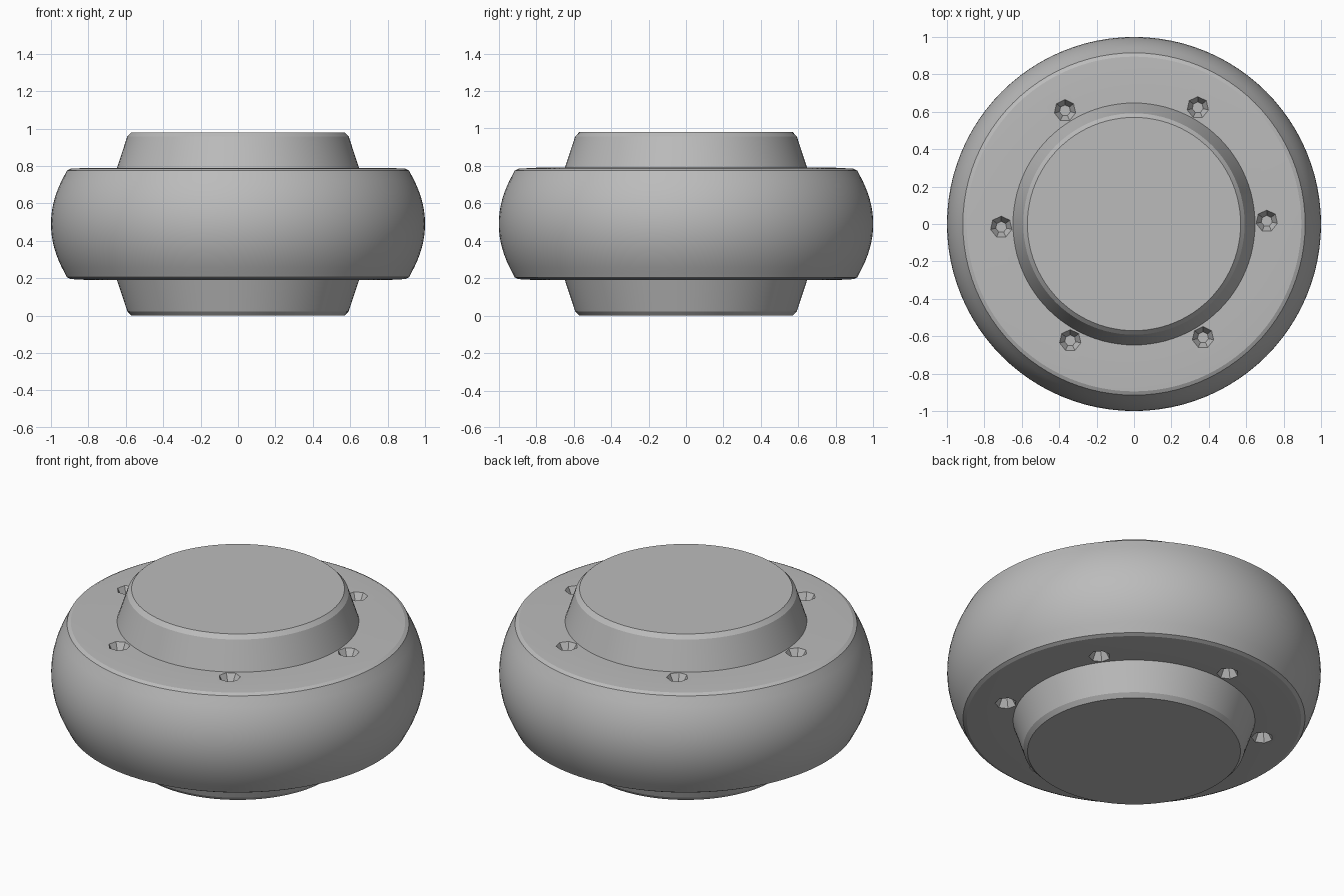
import bpy, bmesh, math
from mathutils import Matrix, Vector

if "Cube" in bpy.data.objects:
    bpy.data.objects.remove(bpy.data.objects["Cube"])

MID = 0.49          # height of the symmetry plane
SEGMENTS = 96

# One plain grey for the whole part
grey = bpy.data.materials.new("plain grey")
grey.use_nodes = True
colour = (0.5, 0.5, 0.5, 1)
grey.diffuse_color = colour
grey.node_tree.nodes["Principled BSDF"].inputs["Base Color"].default_value = colour


def make_object(name, bm):
    bmesh.ops.recalc_face_normals(bm, faces=bm.faces)
    mesh = bpy.data.meshes.new(name)
    bm.to_mesh(mesh)
    bm.free()
    mesh.materials.append(grey)
    obj = bpy.data.objects.new(name, mesh)
    bpy.context.collection.objects.link(obj)
    return obj


def lathe(name, profile):
    """Revolve (radius, height) points into a closed solid with flat caps."""
    bm = bmesh.new()
    rings = []
    for r, z in profile:
        rings.append([bm.verts.new((r * math.cos(a), r * math.sin(a), z))
                      for a in (math.tau * i / SEGMENTS for i in range(SEGMENTS))])
    for low, high in zip(rings, rings[1:]):
        for i in range(SEGMENTS):
            j = (i + 1) % SEGMENTS
            bm.faces.new((low[i], low[j], high[j], high[i]))
    bm.faces.new(rings[0])
    bm.faces.new(rings[-1])
    return make_object(name, bm)


# Upper half profile: bulged rim, rounded shoulder, flat face, tapered hub
bulge = [(1 - 0.075 * t * t, MID + 0.265 * t) for t in (i / 8 for i in range(9))]
upper = bulge + [(0.915, 0.775), (0.895, 0.785), (0.80, 0.79),
                 (0.647, 0.79), (0.592, 0.957), (0.57, 0.98)]
lower = [(r, 2 * MID - z) for r, z in reversed(upper[1:])]
body = lathe("hub_and_rim", lower + upper)

# Six tapered bolt holes on each face; the lower set is turned half a step
bm = bmesh.new()
for side, offset in ((1, 1.3), (-1, 35)):
    for k in range(6):
        angle = math.radians(offset + 60 * k)
        place = Vector((0.71 * math.cos(angle), 0.71 * math.sin(angle),
                        MID + side * 0.28))
        turn = Matrix.Rotation(math.pi if side < 0 else 0, 4, 'X')
        bmesh.ops.create_cone(bm, cap_ends=True, segments=7, radius1=0.03,
                              radius2=0.064, depth=0.06,
                              matrix=Matrix.Translation(place) @ turn)
cutter = make_object("hole_cutter", bm)
cutter.hide_render = True

# Cut the holes, then drop the cutter
mod = body.modifiers.new("bolt holes", 'BOOLEAN')
mod.operation = 'DIFFERENCE'
mod.solver = 'EXACT'
mod.object = cutter
bpy.context.view_layer.update()
cut = bpy.data.meshes.new_from_object(body.evaluated_get(bpy.context.evaluated_depsgraph_get()))
body.modifiers.clear()
body.data = cut
bpy.data.objects.remove(cutter)

# Smooth surfaces with crisp edges
bpy.ops.object.select_all(action='DESELECT')
body.select_set(True)
bpy.context.view_layer.objects.active = body
bpy.ops.object.shade_smooth_by_angle(angle=math.radians(20))
